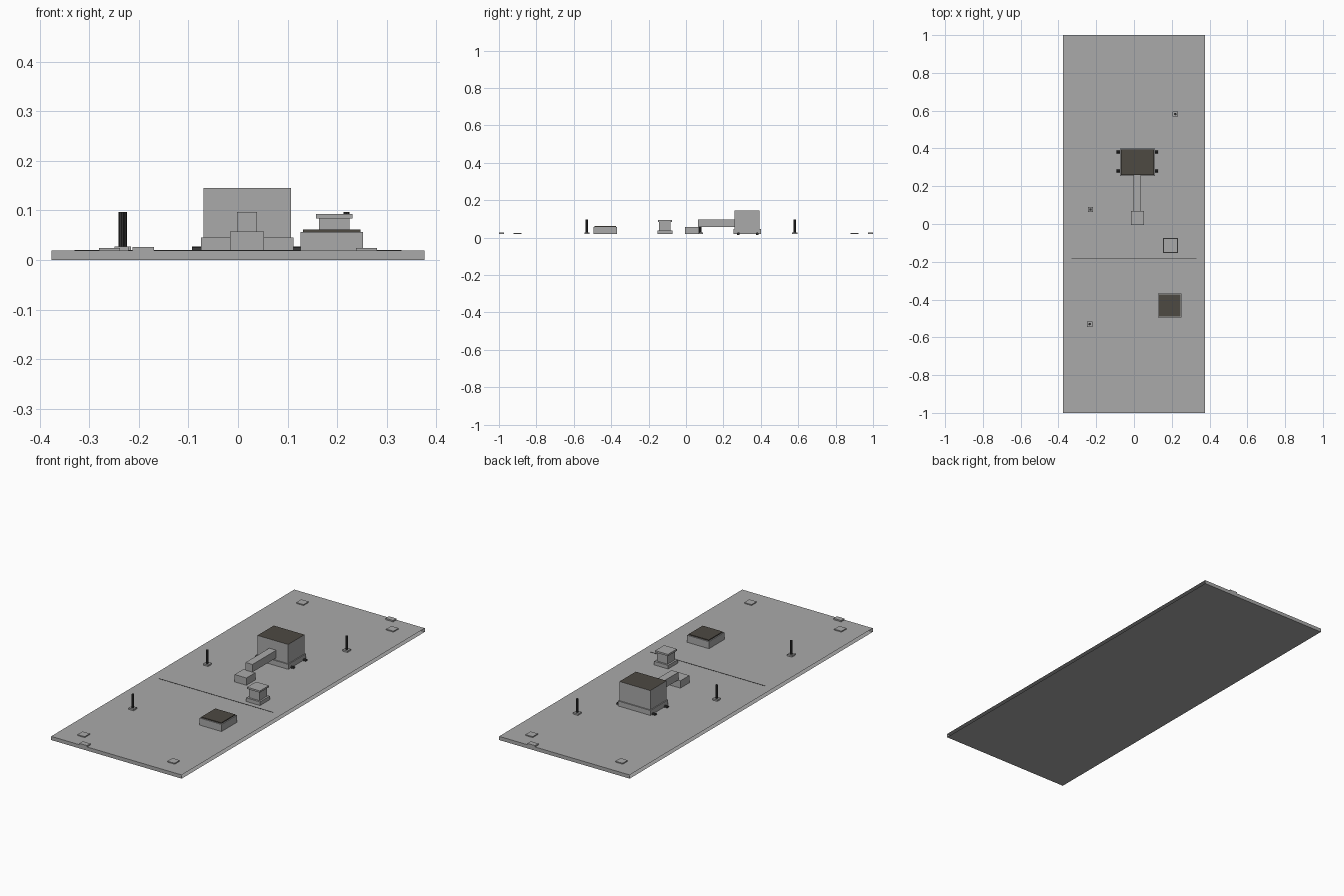
import bpy
import bmesh

cube = bpy.data.objects.get("Cube")
if cube:
    bpy.data.objects.remove(cube, do_unlink=True)


def material(name, r, g, b):
    mat = bpy.data.materials.new(name)
    mat.use_nodes = True
    mat.diffuse_color = (r, g, b, 1)
    mat.node_tree.nodes["Principled BSDF"].inputs["Base Color"].default_value = (r, g, b, 1)
    return mat


GREY = material("plain grey", 0.4, 0.4, 0.4)
BROWN = material("dark brown grey", 0.075, 0.067, 0.055)
BLACK = material("charcoal", 0.035, 0.035, 0.035)


def finish(name, bm, *mats):
    mesh = bpy.data.meshes.new(name)
    bm.to_mesh(mesh)
    bm.free()
    for mat in mats:
        mesh.materials.append(mat)
    obj = bpy.data.objects.new(name, mesh)
    bpy.context.collection.objects.link(obj)
    return obj


def box(name, xs, ys, zs, mat=GREY, top=None, open_sides=False):
    """Box from ranges; optionally a coloured top or no side walls."""
    bm = bmesh.new()
    bmesh.ops.create_cube(bm, size=1)
    for v in bm.verts:
        v.co = [lo if c < 0 else hi for c, (lo, hi) in zip(v.co, (xs, ys, zs))]
    bm.normal_update()
    if top:
        for f in bm.faces:
            f.material_index = int(f.normal.z > 0.9)
    if open_sides:
        walls = [f for f in bm.faces if abs(f.normal.x) > 0.9]
        bmesh.ops.delete(bm, geom=walls, context="FACES_ONLY")
    return finish(name, bm, *([mat, top] if top else [mat]))


def block(name, x, y, size, zs, mat=GREY):
    """Square block centred on x, y."""
    h = size / 2
    return box(name, (x - h, x + h), (y - h, y + h), zs, mat)


def cylinder(name, loc, radius, depth, mat, along_x=False):
    bm = bmesh.new()
    bmesh.ops.create_cone(bm, cap_ends=True, segments=10,
                          radius1=radius, radius2=radius, depth=depth)
    obj = finish(name, bm, mat)
    obj.location = loc
    if along_x:
        obj.rotation_euler.y = 1.5708
    return obj


GROUND = 0.019

# Ground slab and its centre line
box("ground_slab", (-0.376, 0.376), (-1, 1), (0, GROUND), open_sides=True)
box("centre_line", (-0.33, 0.33), (-0.182, -0.179), (GROUND, 0.02), BLACK)

# Corner pads and end blocks
for sy in (-1, 1):
    for sx in (-1, 1):
        block("corner_pad", sx * 0.259, sy * 0.9, 0.042, (GROUND, 0.024))
    x, y = sy * 0.191, sy * 0.986
    box("end_block", (x - 0.022, x + 0.022), (y - 0.014, y + 0.014), (GROUND, 0.026))

# Large housing on wheels
box("housing_chassis", (-0.075, 0.112), (0.254, 0.4), (GROUND, 0.045))
box("housing_body", (-0.07, 0.107), (0.26, 0.394), (0.045, 0.145), GREY, BROWN)
for y in (0.28, 0.381):
    for x in (-0.084, 0.119):
        cylinder("housing_wheel", (x, y, 0.02), 0.008, 0.018, BLACK, along_x=True)

# Arm reaching to the front block
box("arm", (-0.002, 0.038), (0.065, 0.26), (0.057, 0.097))
box("arm_block", (-0.016, 0.052), (-0.005, 0.069), (GROUND, 0.057))

# Waisted pedestal
PX, PY = 0.194, -0.113
block("pedestal_base", PX, PY, 0.08, (GROUND, 0.038))
block("pedestal_stem", PX, PY, 0.061, (0.038, 0.084))
block("pedestal_cap", PX, PY, 0.074, (0.084, 0.093))

# Low crate with dark lid
block("crate_body", 0.189, -0.432, 0.126, (GROUND, 0.056))
block("crate_lid", 0.189, -0.432, 0.115, (0.056, 0.061), BROWN)

# Slim posts on square feet
for x, y in ((0.219, 0.582), (-0.23, 0.077), (-0.235, -0.53)):
    block("post_foot", x, y, 0.028, (GROUND, 0.027))
    cylinder("post", (x, y, 0.062), 0.0065, 0.07, BLACK)
